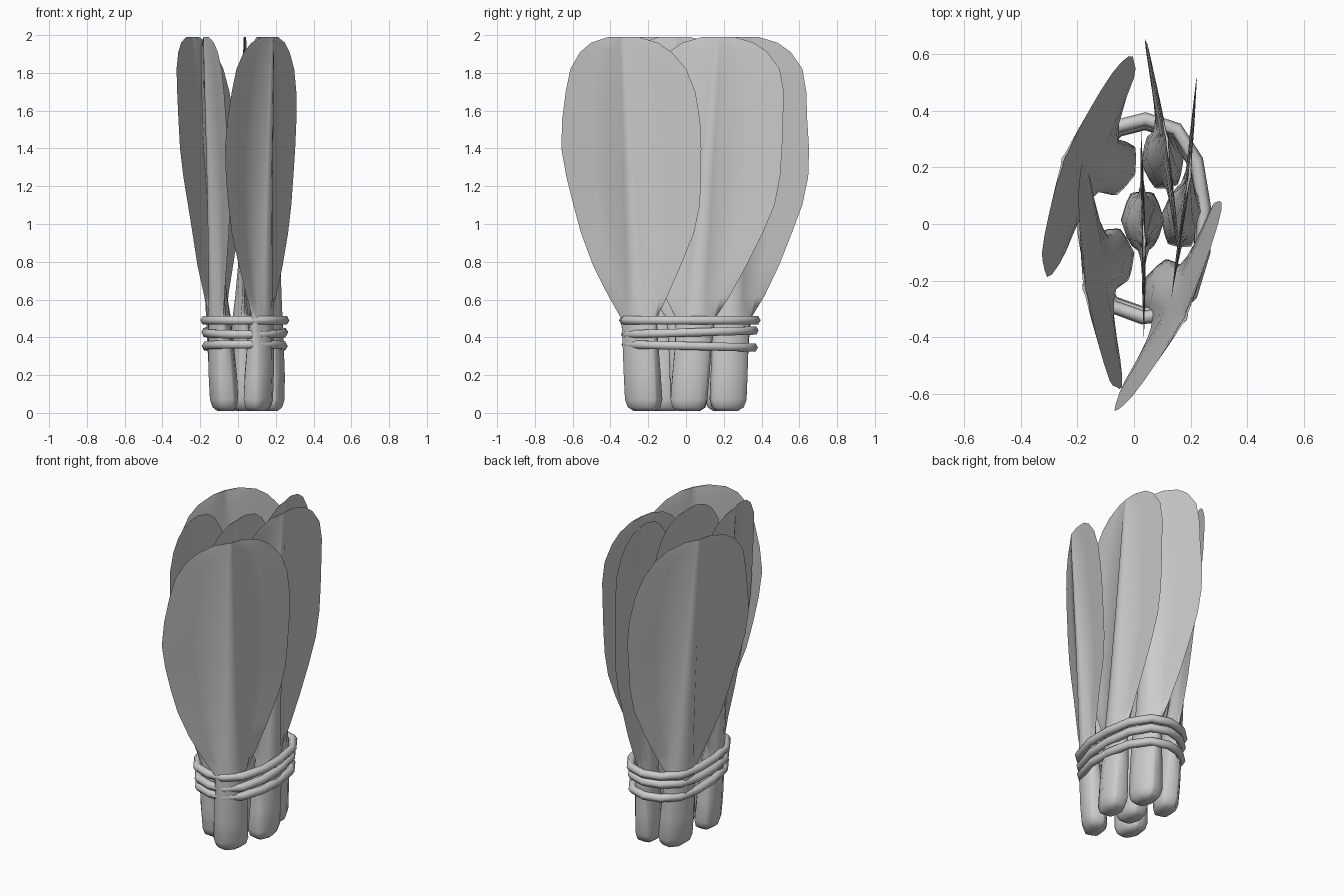
import bpy, bmesh, math
from mathutils import Vector

if "Cube" in bpy.data.objects:
    bpy.data.objects.remove(bpy.data.objects["Cube"])

# Leaf profile: height, half width, rib half width, rib half thickness, blade half thickness
PROFILE = [
    (0.01, .055, .050, .040, .018), (0.03, .085, .078, .064, .028), (0.07, .098, .09, .076, .032),
    (0.20, .099, .09, .076, .030), (0.36, .098, .088, .068, .026), (0.50, .105, .085, .060, .018),
    (0.62, .175, .080, .053, .009), (0.78, .255, .073, .046, .006), (0.95, .325, .066, .040, .005),
    (1.10, .370, .060, .035, .005), (1.25, .395, .053, .030, .005), (1.40, .405, .047, .026, .005),
    (1.55, .395, .041, .022, .005), (1.70, .375, .036, .018, .005), (1.82, .340, .031, .015, .004),
    (1.91, .270, .027, .012, .004), (1.96, .195, .023, .010, .004), (1.99, .09, .02, .007, .003),
]


def finish(bm, name, angle):
    bmesh.ops.recalc_face_normals(bm, faces=bm.faces)
    me = bpy.data.meshes.new(name)
    bm.to_mesh(me)
    bm.free()
    ob = bpy.data.objects.new(name, me)
    bpy.context.collection.objects.link(ob)
    bpy.ops.object.select_all(action='DESELECT')
    ob.select_set(True)
    bpy.context.view_layer.objects.active = ob
    bpy.ops.object.shade_smooth_by_angle(angle=math.radians(angle))


def bridge(bm, a, b):
    n = len(a)
    for i in range(n):
        bm.faces.new((a[i], a[(i + 1) % n], b[(i + 1) % n], b[i]))


# Leaf: lofted sections, a round stem flattening into a folded blade
def leaf(name, base, top, along, out, fold, scale, phase):
    bm = bmesh.new()
    u = Vector((*along, 0)).normalized()
    v = Vector((-u.y, u.x, 0))
    if v.x * out < 0:
        v = -v
    prev = first = None
    for z, w, r, t, e in PROFILE:
        s = z / 2
        c = Vector((base[0] + (top[0] - base[0]) * s, base[1] + (top[1] - base[1]) * s, z))
        k = max(0, min(1, (z - .5) / .5))
        wave = [1 + k * .025 * math.sin(z * 9 + phase + d) for d in (0, 2)]
        W = [w * (1 + (scale - 1) * k) * q for q in wave]
        inner = 1 - .55 * k
        right = [(W[0], 0), ((W[0] + r) / 2, e), (r, e * 1.3), (.65 * r, .75 * t)]
        left = [(W[1], 0), ((W[1] + r) / 2, e), (r, e * 1.3), (.65 * r, .75 * t)]
        pts = right + [(0, t)] + [(-a, b) for a, b in reversed(left)]
        pts += [(-a, -b * (inner if a < r else 1)) for a, b in left[1:]]
        pts += [(0, -t * inner)]
        pts += [(a, -b * (inner if a < r else 1)) for a, b in reversed(right[1:])]
        ring = [bm.verts.new(c + u * a + v * (b - fold * k * abs(a))) for a, b in pts]
        if prev:
            bridge(bm, prev, ring)
        else:
            first = ring
        prev = ring
    bm.faces.new(first)
    bm.faces.new(prev)
    finish(bm, name, 50)


leaf("leaf_back_left", (-.06, .20), (-.25, .23), (.30, .77), -1, .10, 1.02, 0)
leaf("leaf_front_left", (-.07, -.11), (-.175, -.23), (-.13, .79), -1, .07, .99, 1.3)
leaf("leaf_middle", (.03, .02), (.035, -.06), (-.01, .74), 1, .01, .92, 2.1)
leaf("leaf_back", (.10, .22), (.115, .30), (-.12, .76), 1, .03, .95, 3.4)
leaf("leaf_right", (.17, .01), (.195, .17), (.09, .79), 1, .03, .98, 4.2)
leaf("leaf_front_right", (.105, -.22), (.18, -.335), (.37, .74), 1, .10, 1.02, 5.5)

# Tie: three hexagonal-section cords wrapped round the stems
LOOP = [(.04, .37), (.15, .335), (.22, .225), (.247, .06), (.245, -.10), (.20, -.25), (.12, -.32),
        (.03, -.33), (-.08, -.29), (-.15, -.18), (-.175, -.03), (-.175, .13), (-.14, .27), (-.06, .345)]


def cord(name, z, tilt, size):
    bm = bmesh.new()
    mid = Vector((.035, .02, 0))
    path = [mid + (Vector((x, y, 0)) - mid) * size for x, y in LOOP]
    rings = []
    for i, p in enumerate(path):
        tan = (path[(i + 1) % len(path)] - path[i - 1]).normalized()
        side = Vector((tan.y, -tan.x, 0))
        rings.append([bm.verts.new(p + side * .025 * math.cos(j * math.pi / 3)
                                   + Vector((0, 0, z + tilt * p.y + .025 * math.sin(j * math.pi / 3))))
                      for j in range(6)])
    for i in range(len(rings)):
        bridge(bm, rings[i - 1], rings[i])
    finish(bm, name, 65)


cord("cord_top", .49, 0, 1.0)
cord("cord_middle", .425, .03, .97)
cord("cord_bottom", .355, -.025, .96)
